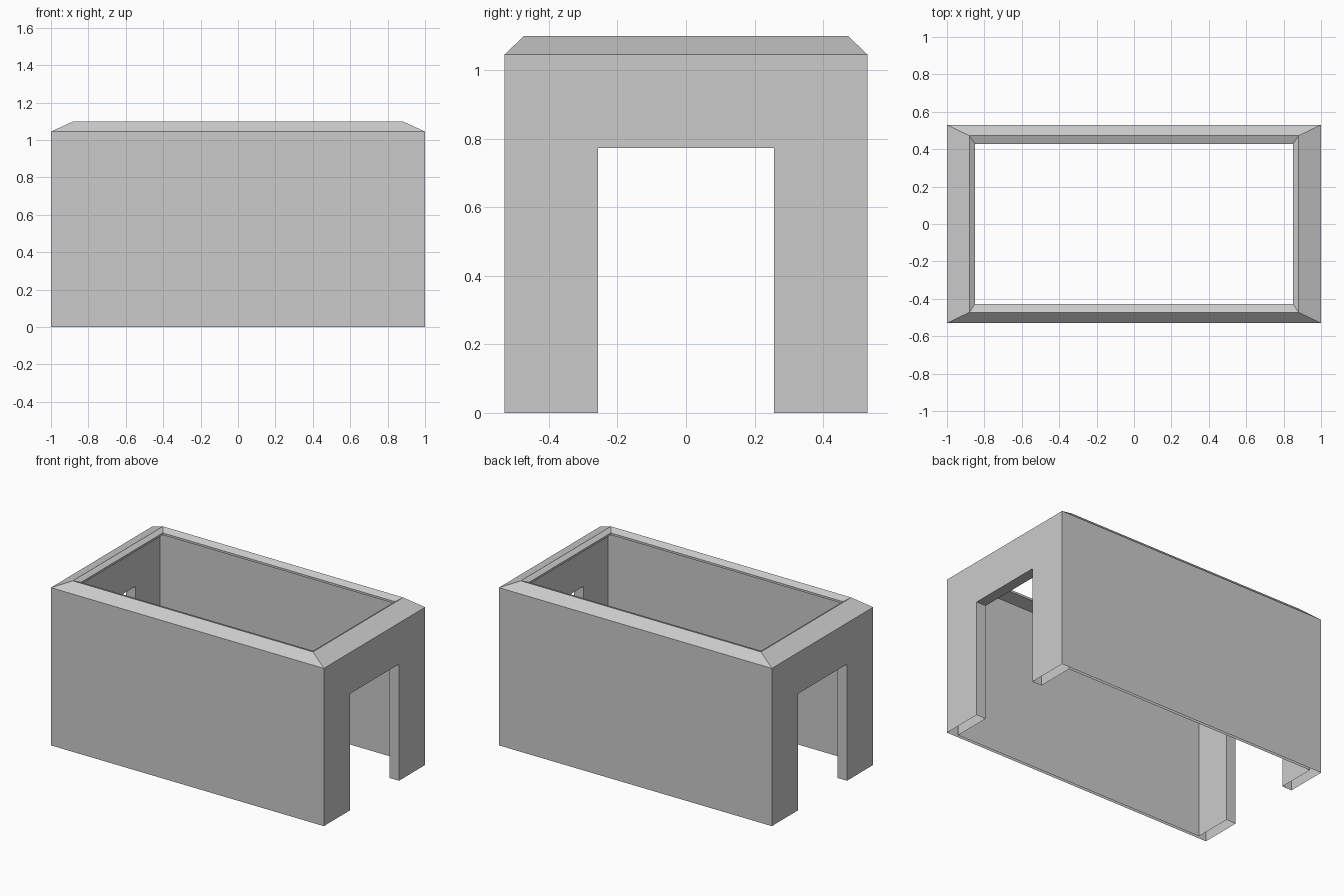
import bpy, bmesh

if "Cube" in bpy.data.objects:
    bpy.data.objects.remove(bpy.data.objects["Cube"])

# (half x, half y, z) of each ring, from outer foot over the rim to inner foot
RINGS = [(1.0, 0.53, 0.0), (1.0, 0.53, 1.045), (0.88, 0.472, 1.10),
         (0.85, 0.427, 1.082), (0.85, 0.427, 1.068), (0.93, 0.51, 1.05),
         (0.93, 0.51, 0.0)]
DOOR_Y, DOOR_Z = 0.257, 0.772

bm = bmesh.new()
rings = [[bm.verts.new((sx * x, sy * y, z))
          for sx, sy in ((-1, -1), (1, -1), (1, 1), (-1, 1))]
         for x, y, z in RINGS]


def doorway(x):
    """Arch-shaped row of corners around an end opening."""
    return [bm.verts.new((x, y, z)) for y, z in
            ((-DOOR_Y, 0), (-DOOR_Y, DOOR_Z), (DOOR_Y, DOOR_Z), (DOOR_Y, 0))]


# Side walls, bevelled rim and end walls with doorways (underside stays open)
doors = {}
for r, (a, b) in enumerate(zip(rings, rings[1:])):
    is_wall = r in (0, len(rings) - 2)
    for i in range(4):
        j = (i + 1) % 4
        if is_wall and i in (1, 3):
            door = doorway(a[i].co.x)
            doors.setdefault(i, []).append(door)
            lo, hi = (a, b) if r == 0 else (b, a)
            k, m = (i, j) if lo[i].co.y < 0 else (j, i)
            face = bm.faces.new([lo[k]] + door + [lo[m], hi[m], hi[k]])
        else:
            bm.faces.new((a[i], a[j], b[j], b[i]))

# Jambs and lintels joining outer and inner end walls
for outer, inner in doors.values():
    for n in range(3):
        bm.faces.new((outer[n], outer[n + 1], inner[n + 1], inner[n]))

bmesh.ops.recalc_face_normals(bm, faces=bm.faces[:])
mesh = bpy.data.meshes.new("open_cover")
bm.to_mesh(mesh)
bm.free()
bpy.context.collection.objects.link(bpy.data.objects.new("open_cover", mesh))
